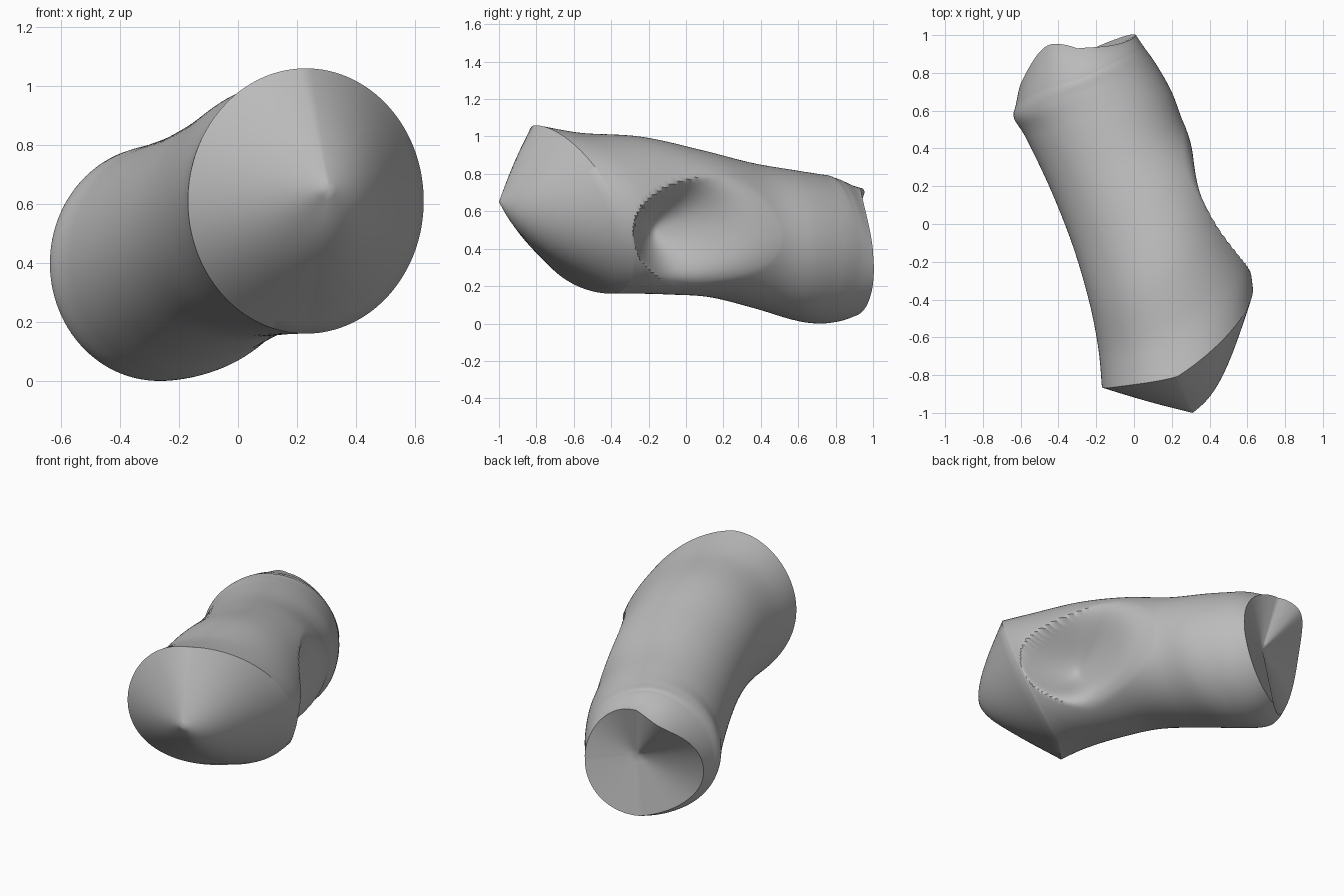
import bpy, bmesh, math
from mathutils import Vector

cube = bpy.data.objects.get("Cube")
if cube:
    bpy.data.objects.remove(cube, do_unlink=True)

SEGMENTS = 128
STEPS = 26

# Oblique elliptical sections, front to back:
# centre x, half width, centre y, slope along x, slope along z, bottom, top, twist
SECTIONS = [
    (.23, .40, -.605, .64, -.45, .16, 1.06, .8),
    (.205, .395, -.425, .57, -.35, .16, 1.02, .4),
    (.12, .36, -.175, .62, -.20, .155, 1.0, 0),
    (.03, .36, .10, .55, -.10, .14, .93, 0),
    (-.09, .36, .36, .44, -.05, .08, .86, 0),
    (-.185, .385, .575, .32, 0, .02, .82, 0),
    (-.257, .378, .70, .37, 0, 0, .80, 0),
    (-.288, .338, .785, .46, -.05, .01, .785, .4),
    (-.30, .31, .85, .48, -.12, .04, .725, 1.3),
]
FRONT_TIP = Vector((.31, -1, .65))
BACK_PIT = Vector((-.25, .85, .4))
HORN_ANGLE = math.radians(115)


def blend(a, b, c, d, t):
    """Smooth interpolation between b and c."""
    return b + .5 * t * (c - a + t * (2*a - 5*b + 4*c - d + t * (3*(b - c) + d - a)))


def section(i, t):
    last = len(SECTIONS) - 1
    rows = [SECTIONS[min(max(i + k, 0), last)] for k in (-1, 0, 1, 2)]
    return [blend(*values, t) for values in zip(*rows)]


def ring_points(values, horn):
    """One section; horn pushes its upper corner backwards."""
    cx, rx, cy, slope_x, slope_z, low, high, twist = values
    cz, rz = (low + high) / 2, (high - low) / 2
    points = []
    for k in range(SEGMENTS):
        a = 2 * math.pi * k / SEGMENTS
        dx, dz = rx * math.cos(a), rz * math.sin(a)
        y = cy + slope_x * dx + slope_z * dz - twist * min(0, dx) * dz
        width = math.radians(54 if a < HORN_ANGLE else 32)
        y += horn * .15 * math.exp(-((a - HORN_ANGLE) / width) ** 2)
        points.append(Vector((cx + dx, y, cz + dz)))
    return points


def carve_side(p):
    """Hollow an oval side facet, deepest near its front edge."""
    deep_y, deep_z, deep_x = -.16, .5, .27
    mid_y, mid_z, half_y, half_z = .16, .475, .44, .315
    ey, ez = (deep_y - mid_y) / half_y, (deep_z - mid_z) / half_z
    vy, vz = (p.y - deep_y) / half_y, (p.z - deep_z) / half_z
    a, b, c = vy * vy + vz * vz, ey * vy + ez * vz, ey * ey + ez * ez - 1
    if p.x > .05 and a > 0:
        # distance from the deepest point, 1 at the oval edge
        f = a / (-b + math.sqrt(b * b - a * c))
        if f < 1:
            p.x = min(p.x, deep_x + (p.x - deep_x) * f ** 2)
    return p


# Body rings
body = []
spans = len(SECTIONS) - 1
for i in range(spans):
    for j in range(STEPS):
        horn = (j / STEPS) if i == spans - 1 else 0
        body.append(ring_points(section(i, j / STEPS), horn))
body.append(ring_points(SECTIONS[-1], 1))
front_rim = body[0]
body = [front_rim] + [[carve_side(p) for p in ring] for ring in body[1:]]

# Pointed front cap, bulging on its long side
front = []
for j in range(1, 14):
    t = j / 14
    ring = []
    for p in front_rim:
        q = FRONT_TIP.lerp(p, t)
        q.y -= .3 * (p.y - FRONT_TIP.y) ** 2 * math.sin(math.pi * t)
        ring.append(q)
    front.append(ring)

# Hollow back end
back = [[p.lerp(BACK_PIT, j / 8) for p in body[-1]] for j in range(1, 8)]

bm = bmesh.new()
rings = [[bm.verts.new(p) for p in ring] for ring in front + body + back]
for a, b in zip(rings, rings[1:]):
    for k in range(SEGMENTS):
        n = (k + 1) % SEGMENTS
        bm.faces.new((a[k], a[n], b[n], b[k]))
for tip, ring in ((FRONT_TIP, rings[0]), (BACK_PIT, rings[-1])):
    v = bm.verts.new(tip)
    for k in range(SEGMENTS):
        bm.faces.new((v, ring[k], ring[(k + 1) % SEGMENTS]))
bmesh.ops.recalc_face_normals(bm, faces=bm.faces)

mesh = bpy.data.meshes.new("bone_body")
bm.to_mesh(mesh)
bm.free()
bone = bpy.data.objects.new("bone_body", mesh)
bpy.context.collection.objects.link(bone)

# Plain grey surface
grey = bpy.data.materials.new("plain_grey")
grey.use_nodes = True
colour = (.5, .5, .5, 1)
grey.diffuse_color = colour
grey.node_tree.nodes["Principled BSDF"].inputs["Base Color"].default_value = colour
mesh.materials.append(grey)

bpy.ops.object.select_all(action='DESELECT')
bone.select_set(True)
bpy.context.view_layer.objects.active = bone
bpy.ops.object.shade_smooth_by_angle(angle=math.radians(40))
